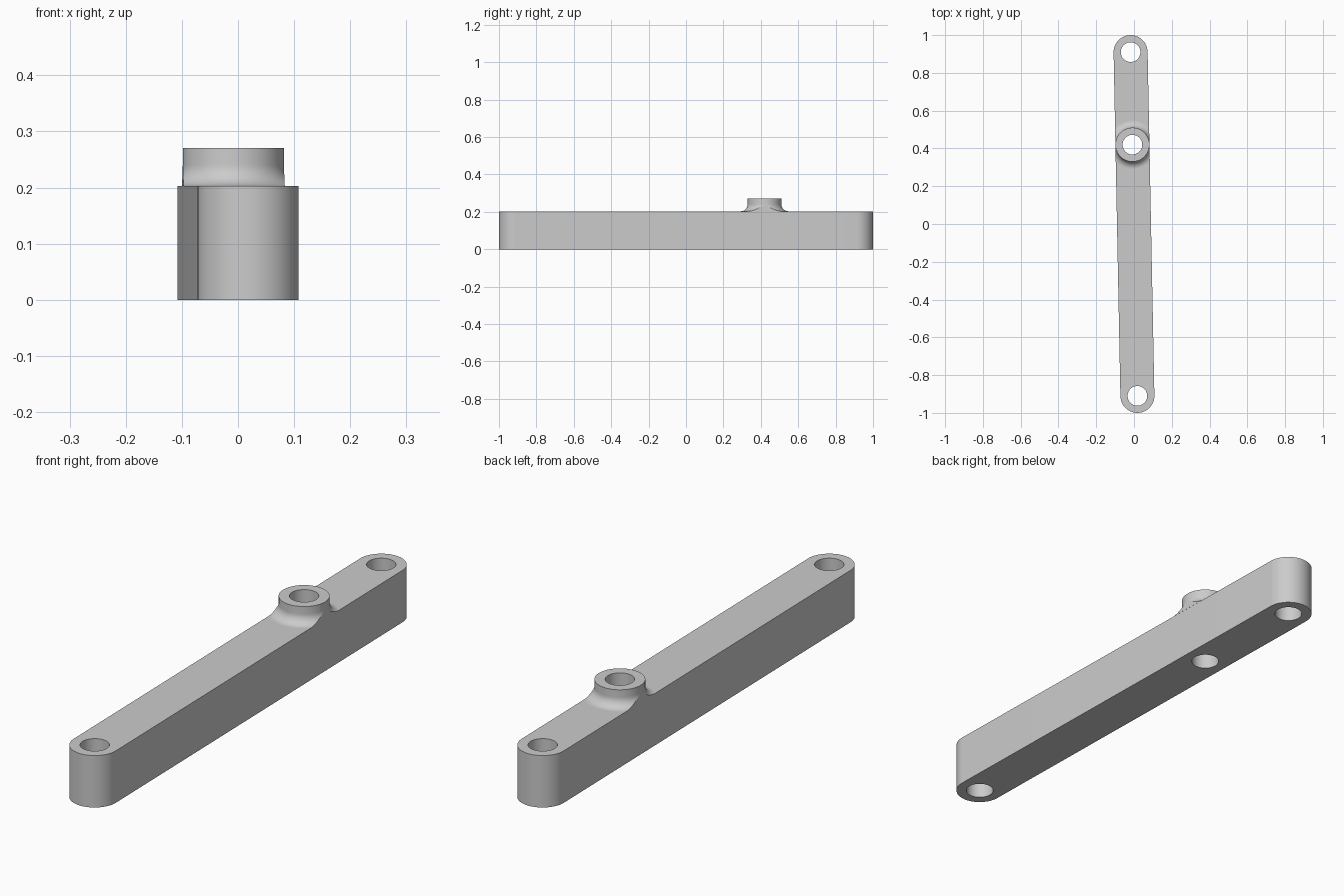
import bpy, bmesh, math
from mathutils import Matrix

cube = bpy.data.objects.get("Cube")
if cube:
    bpy.data.objects.remove(cube, do_unlink=True)

HALF, RADIUS, HEIGHT = 0.91, 0.09, 0.203
HOLE, BOSS_Y, BOSS_TOP, FILLET = 0.052, 0.42, 0.27, 0.038
TILT = Matrix.Rotation(0.0198, 4, 'Z')
SEGMENTS = 96

grey = bpy.data.materials.new("plain grey")
grey.use_nodes = True
colour = (0.6, 0.6, 0.6, 1)
grey.diffuse_color = colour
grey.node_tree.nodes["Principled BSDF"].inputs["Base Color"].default_value = colour


def make_object(name, bm):
    bmesh.ops.recalc_face_normals(bm, faces=bm.faces)
    mesh = bpy.data.meshes.new(name)
    bm.to_mesh(mesh)
    bm.free()
    mesh.materials.append(grey)
    obj = bpy.data.objects.new(name, mesh)
    bpy.context.collection.objects.link(obj)
    return obj


def prism(name, outline, bottom, top):
    bm = bmesh.new()
    face = bm.faces.new([bm.verts.new((x, y, bottom)) for x, y in outline])
    side = bmesh.ops.extrude_face_region(bm, geom=[face], use_keep_orig=True)["geom"]
    moved = [v for v in side if isinstance(v, bmesh.types.BMVert)]
    bmesh.ops.translate(bm, verts=moved, vec=(0, 0, top - bottom))
    return make_object(name, bm)


def arc(radius, centre_y, start, end, steps):
    angles = [start + (end - start) * i / steps for i in range(steps + 1)]
    return [(radius * math.cos(a), centre_y + radius * math.sin(a)) for a in angles]


def finish(obj):
    obj.data.transform(TILT)
    bpy.ops.object.select_all(action='DESELECT')
    obj.select_set(True)
    bpy.context.view_layer.objects.active = obj
    bpy.ops.object.shade_smooth_by_angle(angle=math.radians(30))


# Link bar with rounded ends
outline = arc(RADIUS, HALF, 0, math.pi, 48) + arc(RADIUS, -HALF, math.pi, math.tau, 48)
bar = prism("link_bar", outline, 0, HEIGHT)

# Three through holes
cutters = []
for y in (-HALF, BOSS_Y, HALF):
    cutter = prism("hole_cutter", arc(HOLE, y, 0, math.tau, SEGMENTS)[:-1], -0.1, 0.4)
    cutter.hide_render = True
    cutters.append(cutter)
    mod = bar.modifiers.new("hole", 'BOOLEAN')
    mod.operation, mod.solver, mod.object = 'DIFFERENCE', 'EXACT', cutter
bpy.context.view_layer.objects.active = bar
for mod in list(bar.modifiers):
    bpy.ops.object.modifier_apply(modifier=mod.name)
for cutter in cutters:
    bpy.data.objects.remove(cutter, do_unlink=True)
finish(bar)

# Pivot boss: turned ring with a filleted foot
profile = [(HOLE, HEIGHT), (HOLE, BOSS_TOP), (RADIUS, BOSS_TOP)]
for i in range(13):
    a = math.pi / 2 * i / 12
    profile.append((RADIUS + FILLET * (1 - math.cos(a)),
                    HEIGHT + FILLET * (1 - math.sin(a))))
bm = bmesh.new()
rings = []
for s in range(SEGMENTS):
    a = math.tau * s / SEGMENTS
    rings.append([bm.verts.new((r * math.cos(a), r * math.sin(a), z)) for r, z in profile])
for s, ring in enumerate(rings):
    after = rings[(s + 1) % SEGMENTS]
    for i in range(len(profile)):
        j = (i + 1) % len(profile)
        bm.faces.new((ring[i], after[i], after[j], ring[j]))

# Trim the foot flush with the sides of the bar
for side in (-1, 1):
    cut = bmesh.ops.bisect_plane(bm, geom=bm.verts[:] + bm.edges[:] + bm.faces[:],
                                 plane_co=(side * (RADIUS + 0.0002), 0, 0),
                                 plane_no=(side, 0, 0), clear_outer=True)["geom_cut"]
    edges = [e for e in cut if isinstance(e, bmesh.types.BMEdge)]
    bmesh.ops.holes_fill(bm, edges=edges, sides=0)
hidden = [f for f in bm.faces if all(v.co.z < HEIGHT + 1e-5 for v in f.verts)]
bmesh.ops.recalc_face_normals(bm, faces=bm.faces)
bmesh.ops.delete(bm, geom=hidden, context='FACES_ONLY')
bmesh.ops.translate(bm, verts=bm.verts, vec=(0, BOSS_Y, 0))
finish(make_object("pivot_boss", bm))
